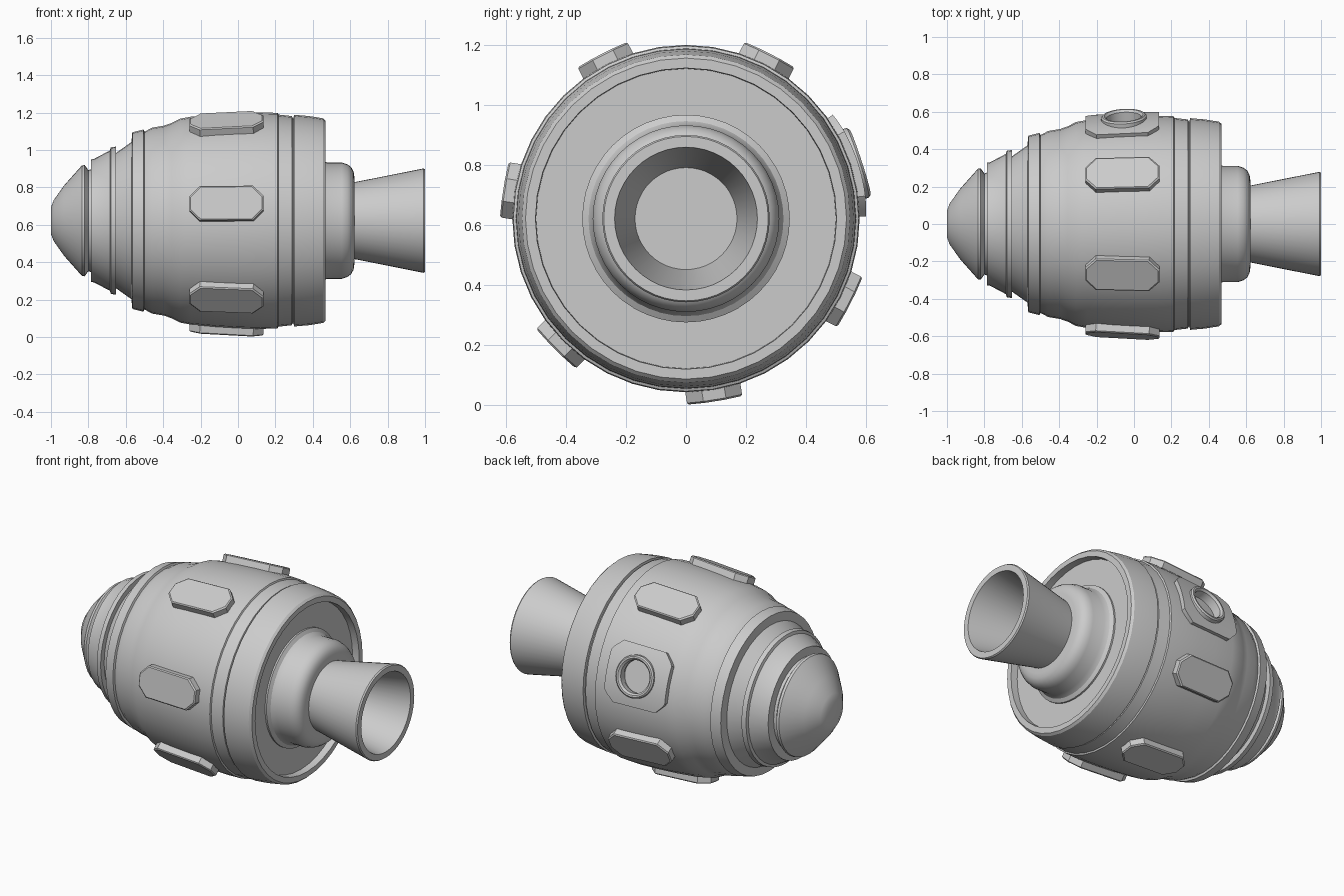
import bpy, bmesh, math
from mathutils import Matrix, Vector

if "Cube" in bpy.data.objects:
    bpy.data.objects.remove(bpy.data.objects["Cube"])

CZ = 0.622          # height of the long axis
MID = -0.0625       # lengthwise centre of the pads


def make(name, bm):
    bmesh.ops.recalc_face_normals(bm, faces=bm.faces)
    me = bpy.data.meshes.new(name)
    bm.to_mesh(me)
    bm.free()
    ob = bpy.data.objects.new(name, me)
    bpy.context.collection.objects.link(ob)
    return ob


def smooth(ob, angle=28):
    bpy.ops.object.select_all(action='DESELECT')
    ob.select_set(True)
    bpy.context.view_layer.objects.active = ob
    bpy.ops.object.shade_smooth_by_angle(angle=math.radians(angle))


def lathe(name, profile, sides=40, matrix=None, closed=False):
    """Revolve (along, radius) points about the local x axis."""
    bm = bmesh.new()
    rings = []
    for x, r in profile:
        rings.append([bm.verts.new((x, r * math.cos(a), r * math.sin(a)))
                      for a in (2 * math.pi * i / sides for i in range(sides))])
    pairs = list(zip(rings, rings[1:]))
    if closed:
        pairs.append((rings[-1], rings[0]))
    for p, q in pairs:
        for i in range(sides):
            j = (i + 1) % sides
            bm.faces.new((p[i], p[j], q[j], q[i]))
    if not closed:
        bm.faces.new(rings[0])
        bm.faces.new(rings[-1])
    bm.transform(matrix or Matrix.Translation((0, 0, CZ)))
    return make(name, bm)


def radial(deg, x, r, tilt=0.0):
    """Frame on the hull: local x lengthwise, local z pointing outward."""
    a = math.radians(deg)
    out = Vector((0, math.cos(a), math.sin(a)))
    lon = Vector((1, 0, 0))
    side = out.cross(lon)
    m = Matrix((lon, side, out)).transposed().to_4x4()
    m.translation = Vector((x, 0, CZ)) + out * r
    return m @ Matrix.Rotation(tilt, 4, 'Y')


# Hull: nose cone, stepped rings, barrel and recessed rear rim
hull = lathe("hull", [
    (-1.0, 0.072), (-0.985, 0.11), (-0.93, 0.188), (-0.835, 0.295), (-0.82, 0.298),
    (-0.80, 0.27), (-0.785, 0.275), (-0.785, 0.328), (-0.77, 0.33), (-0.685, 0.375),
    (-0.68, 0.392), (-0.652, 0.396), (-0.652, 0.362), (-0.57, 0.42), (-0.565, 0.472),
    (-0.505, 0.487), (-0.50, 0.475), (-0.46, 0.497), (-0.395, 0.508), (-0.355, 0.522),
    (-0.31, 0.545), (-0.25, 0.556), (-0.12, 0.568), (0.0, 0.575), (0.12, 0.579),
    (0.212, 0.576), (0.216, 0.567), (0.288, 0.559), (0.291, 0.55), (0.297, 0.55),
    (0.30, 0.566), (0.38, 0.559), (0.455, 0.547), (0.468, 0.535), (0.468, 0.502),
    (0.425, 0.50), (0.425, 0.05)])

# Engine housing and hollow flared nozzle
housing = lathe("engine_housing", [
    (0.42, 0.346), (0.435, 0.346), (0.448, 0.325), (0.475, 0.311), (0.555, 0.311),
    (0.585, 0.301), (0.606, 0.285), (0.618, 0.262), (0.622, 0.235), (0.622, 0.05)], 48)
nozzle = lathe("nozzle", [
    (0.60, 0.203), (0.63, 0.207), (0.992, 0.279), (1.0, 0.274),
    (1.0, 0.238), (0.66, 0.17), (0.66, 0.01)], 48)

# Six elongated eight-sided pads around the barrel
for k in range(6):
    bm = bmesh.new()
    levels = []
    for z, inset in ((-0.07, 0), (-0.006, 0), (0, 0.006)):
        hx, hy, c = 0.198 - inset, 0.093 - inset, 0.055
        pts = [(hx, hy - c), (hx - c, hy), (c - hx, hy), (-hx, hy - c),
               (-hx, c - hy), (c - hx, -hy), (hx - c, -hy), (hx, c - hy)]
        levels.append([bm.verts.new((x, y, z)) for x, y in pts])
    for p, q in zip(levels, levels[1:]):
        for i in range(8):
            j = (i + 1) % 8
            bm.faces.new((p[i], p[j], q[j], q[i]))
    bm.faces.new(levels[0])
    bm.faces.new(levels[-1])
    bm.transform(radial(63 + 54 * k, MID, 0.606, -0.055))
    make(f"hull_pad_{k + 1}", bm)

# Curved window plate with clipped corners, following the barrel
bm = bmesh.new()
cols = []
N = 16
for i in range(N + 1):
    s = -0.178 + 0.356 * i / N
    a = math.radians(18) + s / 0.59
    hx = 0.197 - max(0, abs(s) - 0.118)
    col = []
    for x, r in [(-hx, 0.53), (-hx, None), (0, None), (hx, None), (hx, 0.53)]:
        r = r or 0.592 + 0.055 * x
        col.append(bm.verts.new((MID + x, r * math.cos(a), CZ + r * math.sin(a))))
    cols.append(col)
for p, q in zip(cols, cols[1:]):
    for i in range(5):
        j = (i + 1) % 5
        bm.faces.new((p[i], p[j], q[j], q[i]))
bm.faces.new(cols[0])
bm.faces.new(cols[-1])
plate = make("window_plate", bm)

# Round opening cut through plate and hull
face = radial(18, -0.055, 0.61, -0.055) @ Matrix.Rotation(-math.pi / 2, 4, 'Y')
cutter = lathe("window_cutter", [(-0.065, 0.097), (0.1, 0.097)], 32, face)
cutter.hide_render = True
for ob in (hull, plate):
    mod = ob.modifiers.new("window_hole", 'BOOLEAN')
    mod.operation = 'DIFFERENCE'
    mod.solver = 'EXACT'
    mod.object = cutter
    bpy.context.view_layer.objects.active = ob
    bpy.ops.object.modifier_apply(modifier=mod.name)
bpy.data.objects.remove(cutter)

# Raised window frame
frame = lathe("window_frame", [
    (-0.05, 0.122), (-0.008, 0.122), (0, 0.114), (0, 0.104), (-0.012, 0.093),
    (-0.05, 0.093)], 32, face, closed=True)

for ob in (hull, housing, nozzle, plate, frame):
    smooth(ob)
